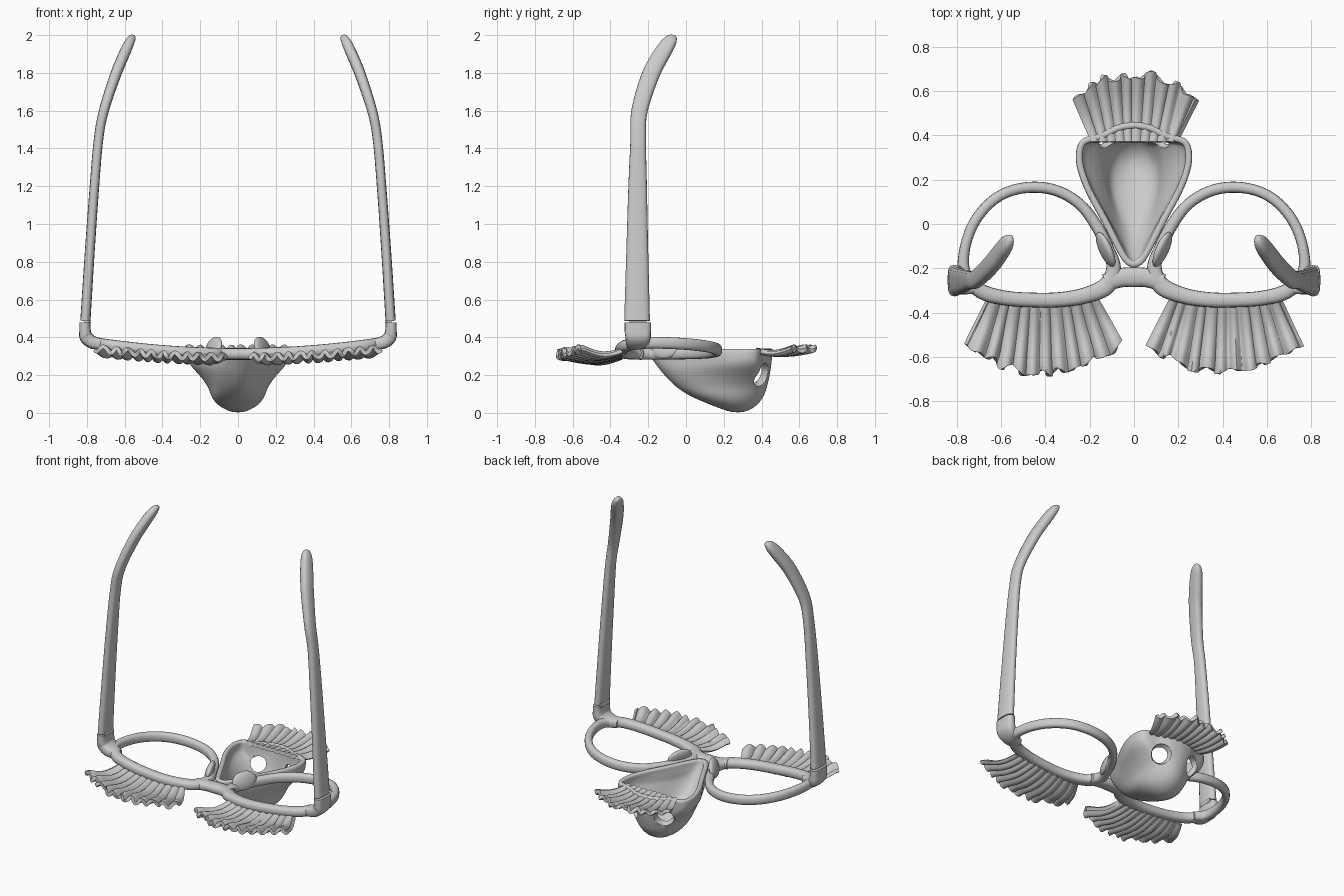
import bpy, bmesh, math, random
from mathutils import Vector

if "Cube" in bpy.data.objects:
    bpy.data.objects.remove(bpy.data.objects["Cube"])
random.seed(4)


def spline(pts, n, closed=False):
    """Catmull-Rom through tuples of any length, n steps per span."""
    m, out = len(pts), []
    get = lambda i: pts[i % m] if closed else pts[max(0, min(m - 1, i))]
    for i in range(m if closed else m - 1):
        a, b, c, d = (get(i + k) for k in (-1, 0, 1, 2))
        for j in range(n):
            t = j / n
            out.append(tuple(0.5 * (2*q + (r - p)*t + (2*p - 5*q + 4*r - s)*t*t
                                    + (3*q - p - 3*r + s)*t**3)
                             for p, q, r, s in zip(a, b, c, d)))
    if not closed:
        out.append(tuple(pts[-1]))
    return out


def finish(name, bm, mods=(), angle=50):
    bmesh.ops.recalc_face_normals(bm, faces=bm.faces)
    me = bpy.data.meshes.new(name)
    bm.to_mesh(me)
    bm.free()
    ob = bpy.data.objects.new(name, me)
    bpy.context.collection.objects.link(ob)
    for o in bpy.context.selected_objects:
        o.select_set(False)
    ob.select_set(True)
    bpy.context.view_layer.objects.active = ob
    for kind, props in mods:
        mod = ob.modifiers.new(kind, kind)
        for k, v in props.items():
            setattr(mod, k, v)
        bpy.ops.object.modifier_apply(modifier=mod.name)
    bpy.ops.object.shade_smooth_by_angle(angle=math.radians(angle))
    return ob


def skin(bm, rings, closed=False, caps=(True, True)):
    rows = [[bm.verts.new(p) for p in r] for r in rings]
    k = len(rows[0])
    for i in range(len(rows) if closed else len(rows) - 1):
        a, b = rows[i], rows[(i + 1) % len(rows)]
        for j in range(k):
            bm.faces.new((a[j], a[(j+1) % k], b[(j+1) % k], b[j]))
    if not closed:
        for flag, r in zip(caps, (rows[0], rows[-1])):
            if flag:
                bm.faces.new(r)


def tube(name, path, ref, closed=False, power=0.8, sides=16):
    """Sweep a soft-cornered section; path rows are x, y, z, half-width along ref, half-width across."""
    ref, rings, n = Vector(ref), [], len(path)
    for i, (x, y, z, ra, rb) in enumerate(path):
        nx = path[(i+1) % n] if closed else path[min(i+1, n-1)]
        pv = path[i-1] if closed else path[max(i-1, 0)]
        t = (Vector(nx[:3]) - Vector(pv[:3])).normalized()
        a = (ref - t * ref.dot(t)).normalized()
        b = t.cross(a)
        ring = []
        for k in range(sides):
            w = math.tau * k / sides
            c, s = math.cos(w), math.sin(w)
            ring.append(Vector((x, y, z)) + a * ra * math.copysign(abs(c)**power, c)
                        + b * rb * math.copysign(abs(s)**power, s))
        rings.append(ring)
    bm = bmesh.new()
    skin(bm, rings, closed)
    return finish(name, bm)


def ellipsoid(name, loc, rad, rot_y=0, rot_z=0):
    bpy.ops.mesh.primitive_uv_sphere_add(segments=32, ring_count=16, location=loc,
                                         rotation=(0, rot_y, rot_z))
    ob = bpy.context.object
    ob.name, ob.scale = name, rad
    bpy.ops.object.shade_smooth()
    return ob


def pleated_fan(name, root, tip, y_root, y_end, y_mid, height, pleats, amp):
    """Frayed, pleated hair strip fanning from root x-range to tip x-range."""
    nu, nv = pleats * 10, 10
    jag = spline([(random.uniform(-.022, .022), random.uniform(-.7, .7))
                  for _ in range(pleats * 2 + 1)], 5)
    bm, rows = bmesh.new(), []
    for j in range(nv + 1):
        v, row = j / nv, []
        for i in range(nu + 1):
            u = i / nu
            fray, phase = jag[i]
            arch = (1 - abs(2*u - 1)**2.2)
            y1 = y_end + (y_mid - y_end) * arch + fray
            x = (root[0] + (root[1]-root[0])*u)*(1-v) + (tip[0] + (tip[1]-tip[0])*u)*v
            wave = math.sin(math.tau * pleats * u + phase)
            z = height(x, v) + amp * (.35 + .65*v) * wave
            row.append(bm.verts.new((x, y_root + (y1 - y_root)*v, z)))
        rows.append(row)
    for a, b in zip(rows, rows[1:]):
        for i in range(nu):
            bm.faces.new((a[i], a[i+1], b[i+1], b[i]))
    return finish(name, bm, [('SOLIDIFY', dict(thickness=.022, offset=0))])


def frame_z(x):
    return .312 + .10 * x * x


# Lens rims: x, y, half-width of the rim in plan
RIM = [(.092, -.20, .033), (.125, -.28, .04), (.22, -.322, .036), (.33, -.341, .034),
       (.45, -.343, .033), (.58, -.334, .033), (.69, -.303, .034), (.762, -.225, .028),
       (.765, -.12, .024), (.725, 0, .024), (.65, .095, .024), (.56, .148, .024),
       (.45, .166, .025), (.34, .147, .025), (.24, .085, .025), (.165, -.015, .027),
       (.115, -.12, .029)]
# Temple arm: x, y, z, half-depth, half-thickness
ARM = [(.808, -.259, .487, .068, .027), (.785, -.258, .85, .058, .026),
       (.76, -.256, 1.2, .049, .025), (.738, -.253, 1.45, .041, .025),
       (.71, -.246, 1.6, .043, .026), (.648, -.187, 1.79, .047, .029),
       (.598, -.122, 1.91, .044, .029), (.572, -.085, 1.965, .036, .025),
       (.558, -.065, 1.99, .02, .015), (.555, -.06, 1.998, .004, .004)]
END = [(.70, -.28, .362, .035, .028), (.765, -.265, .372, .055, .034),
       (.803, -.255, .40, .067, .035), (.81, -.255, .44, .07, .030), (.81, -.255, .478, .07, .029)]

for s, side in ((1, 'right'), (-1, 'left')):
    flip = lambda rows: [(s * r[0],) + tuple(r[1:]) for r in rows]
    rim = [(s*x, y, frame_z(x), .031, w) for x, y, w in spline(RIM, 6, True)]
    tube(side + '_lens_rim', rim, (0, 0, 1), True)
    tube(side + '_end_piece', flip(spline(END, 6)), (0, 1, 0), power=.6)
    tube(side + '_temple_arm', flip(spline(ARM, 7)), (0, 1, 0), power=.75)
    # hinge barrel between end piece and arm
    tube(side + '_hinge', [(s*.795, -.30, .481, .018, .018), (s*.795, -.21, .481, .018, .018)],
         (0, 0, 1), power=1)
    ellipsoid(side + '_nose_pad', (s*.128, -.115, .345), (.025, .085, .06), -s*.3, -s*.42)
    # eyebrow
    ends = lambda a, b: (s*a, s*b)
    pleated_fan(side + '_eyebrow', ends(.165, .66), ends(.06, .76), -.34, -.54, -.67,
                lambda x, v: .295 + .08*x*x - .025*math.sin(math.pi*min(v*1.1, 1)), 11, .015)

# Bridge
tube('bridge', spline([(-.13, -.265, .314, .04, .031), (-.06, -.243, .312, .043, .031),
                       (0, -.24, .312, .045, .031), (.06, -.243, .312, .043, .031),
                       (.13, -.265, .314, .04, .031)], 6), (0, 1, 0))

# Moustache
pleated_fan('moustache', (-.19, .19), (-.275, .285), .37, .57, .675,
            lambda x, v: .33 - .02*math.sin(math.pi*v) + .01*v, 10, .012)

# Hollow nose: half outline of the rim, then slices z, y front, y back, half-width
HALF = [(0, -.2), (.045, -.18), (.095, -.09), (.15, .02), (.215, .14), (.258, .26),
        (.256, .35), (.225, .392), (.15, .41), (.08, .45), (0, .463)]
SLICES = [(.34, -.20, .463, .26), (.30, -.19, .458, .263), (.25, -.155, .452, .255),
          (.20, -.115, .444, .213), (.14, -.055, .43, .168), (.09, .02, .413, .146),
          (.045, .125, .38, .11), (.015, .205, .335, .06), (.003, .25, .295, .022)]
half = spline(HALF, 2)
outline = half + [(-x, y) for x, y in half[-2:0:-1]]
rings = []
for z, y0, y1, w in spline(SLICES, 2):
    blend = max(0, min(1, (.28 - z) / .22))
    ring = []
    for x, y in outline:
        u, v = x / .26, (y + .2) / .663
        e = math.copysign(math.sqrt(max(0, 1 - (2*v - 1)**2)), u) if x else 0
        u += (e - u) * blend
        ring.append((u * w, y0 + v * (y1 - y0), z))
    rings.append(ring)
bm = bmesh.new()
skin(bm, rings, caps=(False, True))
nose = finish('nose', bm, [('SOLIDIFY', dict(thickness=.03, offset=-1)),
                           ('SUBSURF', dict(levels=1))])

# Nostrils cut either side of the septum
for s in (1, -1):
    cutter = ellipsoid('nostril_cutter', (s*.125, .425, .195), (.062, .085, .068))
    bpy.context.view_layer.objects.active = nose
    cut = nose.modifiers.new('nostril', 'BOOLEAN')
    cut.operation, cut.object, cut.solver = 'DIFFERENCE', cutter, 'EXACT'
    bpy.ops.object.modifier_apply(modifier=cut.name)
    bpy.data.objects.remove(cutter)
